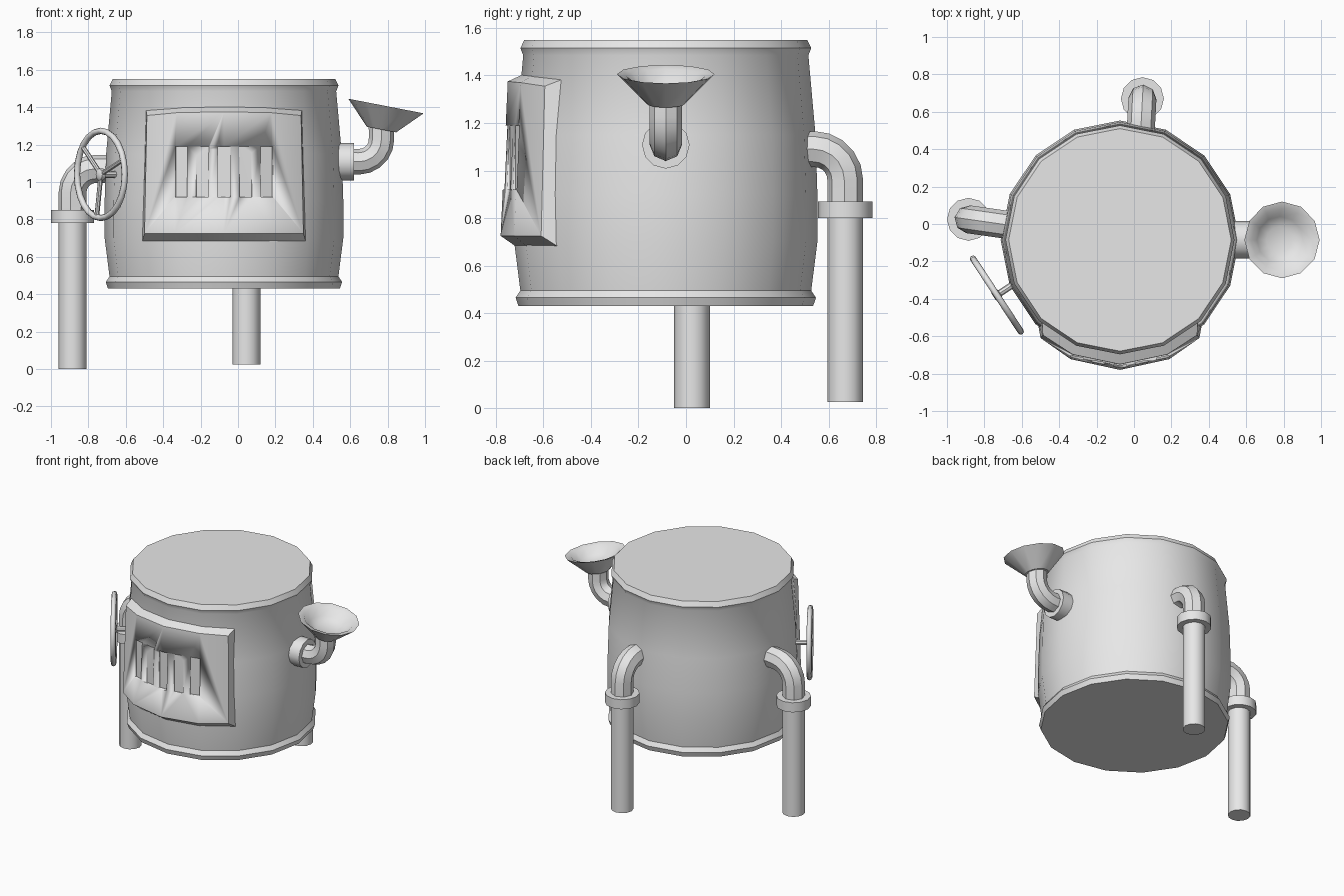
import bpy, bmesh, math
from math import sin, cos, radians, pi
from mathutils import Vector, Matrix

if "Cube" in bpy.data.objects:
    bpy.data.objects.remove(bpy.data.objects["Cube"], do_unlink=True)

GREY = bpy.data.materials.new("plain_grey")
GREY.use_nodes = True
GREY.diffuse_color = (0.8, 0.8, 0.8, 1)
GREY.node_tree.nodes["Principled BSDF"].inputs["Base Color"].default_value = (0.8, 0.8, 0.8, 1)


def select(obj):
    bpy.ops.object.select_all(action='DESELECT')
    obj.select_set(True)
    bpy.context.view_layer.objects.active = obj


def finish(name, bm, angle=35):
    bmesh.ops.recalc_face_normals(bm, faces=bm.faces)
    mesh = bpy.data.meshes.new(name)
    bm.to_mesh(mesh)
    bm.free()
    obj = bpy.data.objects.new(name, mesh)
    bpy.context.collection.objects.link(obj)
    mesh.materials.append(GREY)
    select(obj)
    bpy.ops.object.shade_smooth_by_angle(angle=radians(angle))
    return obj


def lathe(name, profile, origin, axis=(0, 0, 1), sides=12, angle=35):
    """Spin (radius, height) points around an axis, capping both ends."""
    turn = Vector(axis).to_track_quat('Z', 'Y').to_matrix().to_4x4()
    bm = bmesh.new()
    rings = [[bm.verts.new((r * cos(2 * pi * i / sides), r * sin(2 * pi * i / sides), h))
              for i in range(sides)] for r, h in profile]
    for a, b in zip(rings, rings[1:]):
        for i in range(sides):
            j = (i + 1) % sides
            bm.faces.new((a[i], a[j], b[j], b[i]))
    bm.faces.new(rings[0])
    bm.faces.new(rings[-1])
    bm.transform(Matrix.Translation(origin) @ turn)
    return finish(name, bm, angle)


def elbow(name, start, corner, end, radius, bend):
    """Round pipe from start to end with an arc at the corner."""
    s, c, e = Vector(start), Vector(corner), Vector(end)
    u, v = (s - c).normalized(), (e - c).normalized()
    centre = c + (u + v) * bend
    arc = [centre - v * bend * cos(t) - u * bend * sin(t)
           for t in (k * pi / 10 for k in range(6))]
    points = [s] + arc + [e]
    curve = bpy.data.curves.new(name, 'CURVE')
    curve.dimensions = '3D'
    curve.bevel_depth = radius
    curve.bevel_resolution = 2
    curve.use_fill_caps = True
    spline = curve.splines.new('POLY')
    spline.points.add(len(points) - 1)
    for p, q in zip(spline.points, points):
        p.co = (*q, 1)
    obj = bpy.data.objects.new(name, curve)
    bpy.context.collection.objects.link(obj)
    curve.materials.append(GREY)
    select(obj)
    bpy.ops.object.convert(target='MESH')
    bpy.ops.object.shade_smooth_by_angle(angle=radians(40))


CX, CY = -0.075, -0.085

# Barrel body with a lip at each end
lathe("barrel", [(0.62, 0.43), (0.632, 0.465), (0.612, 0.495), (0.638, 0.7),
                 (0.638, 0.9), (0.63, 1.15), (0.6, 1.485), (0.612, 1.515), (0.595, 1.55)],
      (CX, CY, 0), sides=16, angle=30)


# Curved front panel wrapped round the barrel
def around(deg, r, z):
    return (CX + r * sin(radians(deg)), CY - r * cos(radians(deg)), z)


bm = bmesh.new()
loops = []
for k in (-2, -1, 0, 1, 2):
    back = 22 * k
    front = 22.5 * k if abs(k) < 2 else 19.5 * k
    sag = 0.005 * abs(k) ** 2
    loops.append([bm.verts.new(around(*p)) for p in (
        (back, 0.63, 0.68), (front, 0.695 - sag, 0.725),
        (front, 0.665 - sag / 2, 1.375 - sag), (back, 0.6, 1.405 - sag))])
for a, b in zip(loops, loops[1:]):
    for i in range(4):
        j = (i + 1) % 4
        bm.faces.new((a[i], b[i], b[j], a[j]))
bm.faces.new(loops[0])
bm.faces.new(loops[-1])
panel = finish("front_panel", bm, 25)

# Five vent slots cut into the panel
bm = bmesh.new()
for k in range(-2, 3):
    deg = 10 * k
    place = (Matrix.Translation(around(deg, 0.71, 1.055)) @ Matrix.Rotation(radians(deg), 4, 'Z')
             @ Matrix.Diagonal((0.068, 0.1, 0.27, 1)))
    bmesh.ops.create_cube(bm, size=1, matrix=place)
cutter = finish("slot_cutter", bm)
cutter.hide_render = True
cut = panel.modifiers.new("slots", 'BOOLEAN')
cut.operation = 'DIFFERENCE'
cut.solver = 'EXACT'
cut.object = cutter
select(panel)
bpy.ops.object.modifier_move_to_index(modifier=cut.name, index=0)
bpy.ops.object.modifier_apply(modifier=cut.name)
bpy.data.objects.remove(cutter, do_unlink=True)

# Two pipe legs, each with a collar and an elbow into the barrel
for side, x, y, foot, collar, top, start in (
        ("right", -0.885, 0.025, 0, 0.78, 1.07, (-0.64, -0.01)),
        ("back", 0.045, 0.67, 0.025, 0.8, 1.09, (0.035, 0.48))):
    lathe(side + "_leg", [(0.075, foot), (0.075, collar + 0.02)], (x, y, 0))
    lathe(side + "_collar", [(0.115, collar), (0.115, collar + 0.07)], (x, y, 0))
    elbow(side + "_elbow", (*start, top), (x, y, top), (x, y, collar + 0.03), 0.075, 0.13)

# Filler spout on the left side
lathe("spout_collar", [(0.1, 0), (0.1, 0.09)], (0.53, CY, 1.108), axis=(1, 0, 0))
elbow("spout_pipe", (0.55, CY, 1.108), (0.767, CY, 1.108), (0.767, CY, 1.3), 0.068, 0.12)
lathe("spout_bowl", [(0.08, 0), (0.205, 0.128), (0.165, 0.118), (0.125, 0.07), (0.07, 0.045)],
      (0.767, CY, 1.28), axis=(0.19, 0, 0.98), angle=45)

# Hand wheel: rim, hub, axle and three spokes
hub = Vector((-0.733, -0.38, 1.04))
out = Vector((-0.836, -0.548, 0)).normalized()
across = Vector((-out.y, out.x, 0)) if out.y < 0 else Vector((out.y, -out.x, 0))
if across.x < 0:
    across = -across
bpy.ops.mesh.primitive_torus_add(major_radius=0.233, minor_radius=0.017, major_segments=24,
                                 minor_segments=8, location=hub,
                                 rotation=out.to_track_quat('Z', 'Y').to_euler())
rim = bpy.context.object
rim.name = "wheel_rim"
rim.data.materials.append(GREY)
bpy.ops.object.shade_smooth_by_angle(angle=radians(60))
lathe("wheel_hub", [(0.02, -0.02), (0.032, -0.012), (0.032, 0.012), (0.02, 0.02)], hub, axis=out)
lathe("wheel_axle", [(0.018, 0), (0.018, 0.17)], hub, axis=-out, sides=8)
for n in range(3):
    t = radians(20 + 120 * n)
    lathe("wheel_spoke_%d" % (n + 1), [(0.013, 0), (0.013, 0.225)], hub,
          axis=across * cos(t) + Vector((0, 0, sin(t))), sides=8)
